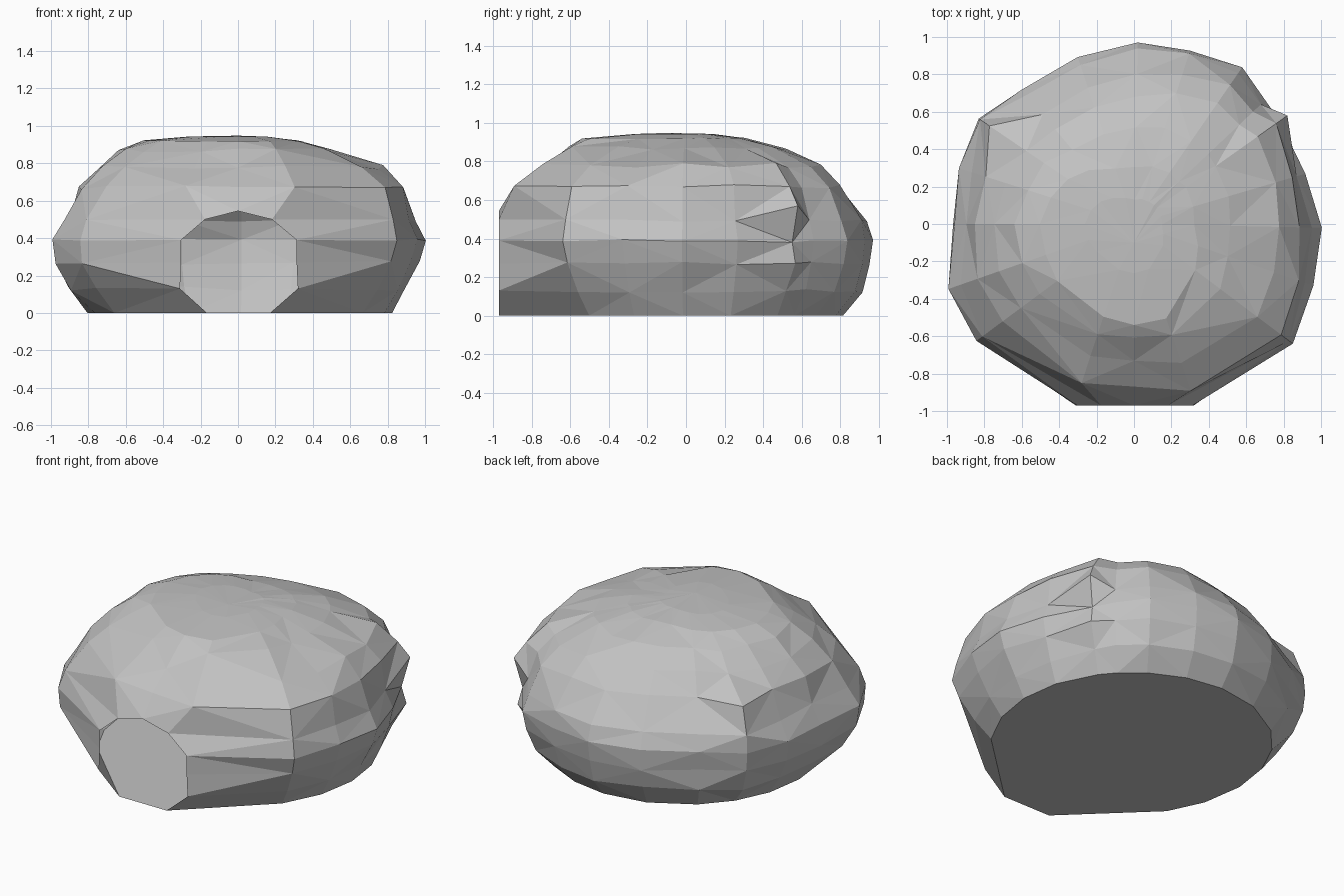
import bpy
import bmesh
import math
import random

random.seed(4)

old = bpy.data.objects.get("Cube")
if old:
    bpy.data.objects.remove(old, do_unlink=True)

# One plain stone colour
stone = bpy.data.materials.new("stone grey")
stone.use_nodes = True
GREY = (0.54, 0.54, 0.54, 1)
stone.diffuse_color = GREY
stone.node_tree.nodes["Principled BSDF"].inputs["Base Color"].default_value = GREY

# Widest outline, anticlockwise from the left side, with the open front
OUTLINE = [(1, -.02), (.92, .27), (.82, .58), (.7, .66), (.58, .84), (.3, .93),
           (.02, .975), (-.3, .89), (-.6, .72), (-.84, .57), (-.94, .3),
           (-.97, 0), (-1, -.35), (-.85, -.63),
           (-.32, -.97), (0, -.97), (.33, -.97),
           (.85, -.64), (.96, -.33)]
MOUTH = (14, 15, 16)

# Ring heights, and how far each ring reaches in the four main directions
HEIGHTS = [0, .13, .27, .39, .5, .67, .78, .87, .92, .942]
REACH = {
    "left":  [.85, .91, .965, 1, .955, .90, .79, .52, .33, .15],
    "back":  [.84, .95, .985, 1, .97, .83, .71, .53, .32, .14],
    "right": [.83, .93, .985, .99, .93, .87, .76, .65, .52, .27],
    "front": [.88, .95, .99, 1, .98, .90, .75, .63, .55, .27],
}
# Rounding of the outline's corners at each ring
ROUNDING = [1, .6, .1, 0, 0, .2, .4, .6, .8, 1]
# Narrowing of the cave mouth towards its top and bottom
MOUTH_WIDTH = [.52, .97, .95, .95, .55]
# Jutting corners at the back: (column, ring) to reach and height
CORNERS = {(2, 3): (.95, .38), (2, 4): (1, .57),
           (9, 4): (.98, .5), (9, 5): (.92, .66)}


def reach(row, x, y):
    """Blend the direction profiles around the stone."""
    a = math.atan2(y, x)
    side = REACH["left" if x > 0 else "right"][row]
    end = REACH["back" if y > 0 else "front"][row]
    k = math.cos(a) ** 2 * side + math.sin(a) ** 2 * end
    # The left shoulders are fuller than the right ones
    if row > 4:
        k *= 1 + (.06 if y > 0 else -.04) * math.sin(2 * a)
    return k * (1 + ROUNDING[row] * (.97 / math.hypot(x, y) - 1))


def ring_point(row, col):
    x, y = OUTLINE[col]
    z = HEIGHTS[row]
    if col in MOUTH and row < len(MOUTH_WIDTH):
        lift = .045 if col == 15 and row == 4 else 0
        return (x * MOUTH_WIDTH[row], y, z + lift)
    if (col, row) in CORNERS:
        k, z = CORNERS[col, row]
        return (x * k, y * k, z)
    k = reach(row, x, y)
    if row > 0:
        rough = .012 if row not in (3, 9) else .005
        k += random.uniform(-rough, rough)
        z += random.uniform(-rough, rough) * (1 if row < 8 else .3)
    return (x * k, y * k, z)


# Boulder shell: stacked rings joined by triangular facets, open at the mouth
bm = bmesh.new()
n = len(OUTLINE)
rings = [[bm.verts.new(ring_point(r, c)) for c in range(n)]
         for r in range(len(HEIGHTS))]
for r in range(len(rings) - 1):
    for c in range(n):
        d = (c + 1) % n
        if c in MOUTH and d in MOUTH and r + 1 < len(MOUTH_WIDTH):
            continue
        a, b = rings[r][c], rings[r][d]
        e, f = rings[r + 1][d], rings[r + 1][c]
        if (r + c) % 2:
            bm.faces.new((a, b, e))
            bm.faces.new((a, e, f))
        else:
            bm.faces.new((a, b, f))
            bm.faces.new((b, e, f))

# Flat floor and shallow crown
bm.faces.new(list(reversed(rings[0])))
peak = bm.verts.new((0, -.1, .948))
for c in range(n):
    bm.faces.new((rings[-1][c], rings[-1][(c + 1) % n], peak))

# Drop the loose points inside the opening
bmesh.ops.delete(bm, geom=[v for v in bm.verts if not v.link_faces], context='VERTS')

mesh = bpy.data.meshes.new("boulder")
bm.to_mesh(mesh)
bm.free()
mesh.materials.append(stone)
boulder = bpy.data.objects.new("boulder", mesh)
bpy.context.scene.collection.objects.link(boulder)
